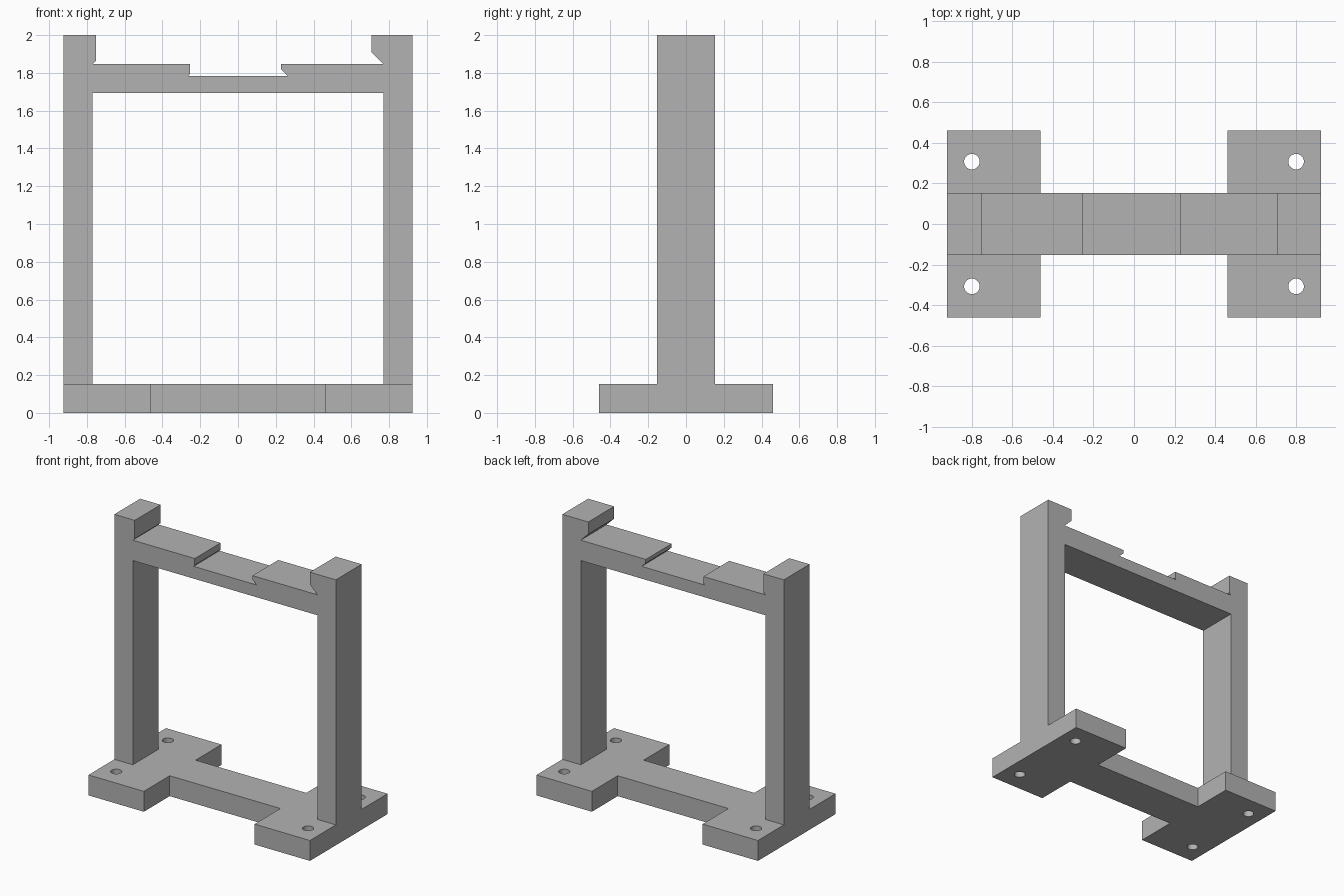
import bpy
import bmesh

U = 2 / 13  # bar thickness, the module of the whole stand

cube = bpy.data.objects.get("Cube")
if cube:
    bpy.data.objects.remove(cube, do_unlink=True)

grey = bpy.data.materials.new("plain grey")
grey.use_nodes = True
grey.diffuse_color = (0.45, 0.45, 0.45, 1)
grey.node_tree.nodes["Principled BSDF"].inputs["Base Color"].default_value = grey.diffuse_color


def prism(name, outline, depth):
    """Extrude a closed 3D outline along the vector depth."""
    bm = bmesh.new()
    face = bm.faces.new([bm.verts.new(p) for p in outline])
    result = bmesh.ops.extrude_face_region(bm, geom=[face], use_keep_orig=True)
    moved = [g for g in result["geom"] if isinstance(g, bmesh.types.BMVert)]
    bmesh.ops.translate(bm, verts=moved, vec=depth)
    bmesh.ops.recalc_face_normals(bm, faces=bm.faces)
    mesh = bpy.data.meshes.new(name)
    bm.to_mesh(mesh)
    bm.free()
    mesh.materials.append(grey)
    obj = bpy.data.objects.new(name, mesh)
    bpy.context.collection.objects.link(obj)
    return obj


# H-shaped base: four pads joined by a narrow web
quarter = [(6 * U, 3 * U), (3 * U, 3 * U), (3 * U, U)]
top_half = quarter + [(-x, y) for x, y in reversed(quarter)]
plan = top_half + [(x, -y) for x, y in reversed(top_half)]
base = prism("base", [(x, y, 0) for x, y in plan], (0, 0, U))

# Screw holes through the pads
for sx in (-1, 1):
    for sy in (-1, 1):
        bpy.ops.mesh.primitive_cylinder_add(
            vertices=32, radius=U / 4, depth=4 * U,
            location=(sx * 5.2 * U, sy * 2 * U, U / 2))
        cutter = bpy.context.object
        cutter.name = "screw_hole_cutter"
        cutter.data.materials.append(grey)
        cutter.hide_render = True
        cutter.hide_set(True)
        cutter.display_type = 'WIRE'
        hole = base.modifiers.new("screw hole", 'BOOLEAN')
        hole.operation = 'DIFFERENCE'
        hole.solver = 'EXACT'
        hole.object = cutter

# Upright frame: two posts and a top rail with undercut clip notches
inner, outer = 5 * U, 6 * U
rail_low, rail_top, notch = 11 * U, 12 * U, 11.6 * U
profile = [
    (-outer, U), (-outer, 2), (-0.753, 2), (-0.753, 1.862),
    (-inner, rail_top), (-0.253, rail_top), (-0.253, 1.797),
    (-0.262, notch), (0.262, notch), (0.228, 1.818),
    (0.228, rail_top), (inner, rail_top), (0.707, 1.908),
    (0.707, 2), (outer, 2), (outer, U),
    (inner, U), (inner, rail_low), (-inner, rail_low), (-inner, U),
]
prism("upright_frame", [(x, -U, z) for x, z in profile], (0, 2 * U, 0))
